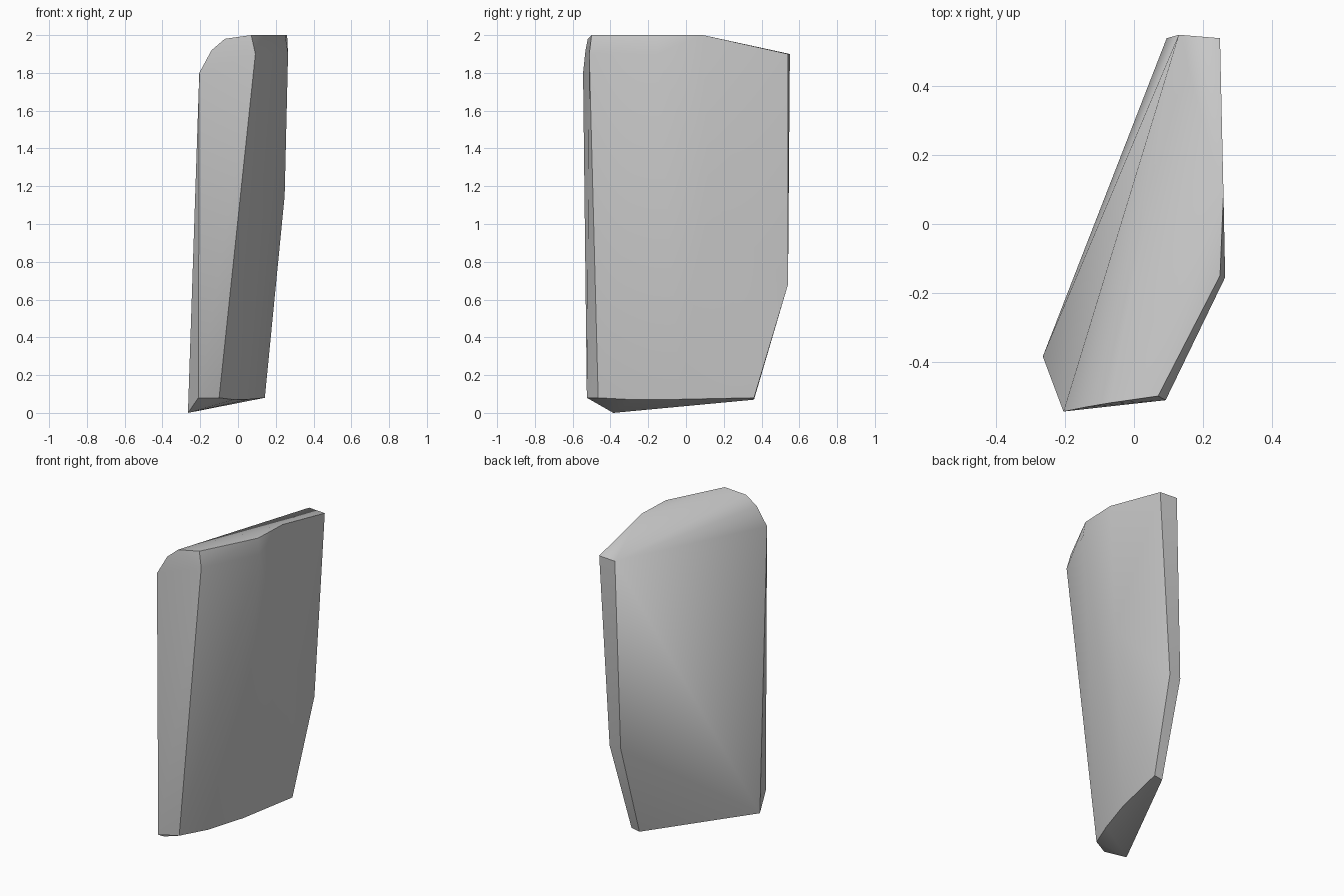
import bpy, bmesh, math
from mathutils import Vector

old = bpy.data.objects.get("Cube")
if old:
    bpy.data.objects.remove(old, do_unlink=True)

# one plain grey
grey = bpy.data.materials.new("plain_grey")
grey.use_nodes = True
colour = (0.6, 0.6, 0.6, 1)
grey.diffuse_color = colour
grey.node_tree.nodes["Principled BSDF"].inputs["Base Color"].default_value = colour

# corner profiles of the tapered, bevelled slab
foot = [(-.265, -.385, 0), (-.21, -.525, .08), (-.10, -.465, .08), (-.02, -.28, .07),
        (.06, -.03, .072), (.142, .36, .08), (.085, .36, .07)]
front_crown = [(-.205, -.545, 1.8), (-.14, -.532, 1.92), (-.07, -.52, 1.98)]
crown_rim = [(.07, -.5, 2), (.25, -.15, 2), (.26, .09, 2)]
shoulder = [(.092, -.512, 1.9), (.265, -.155, 1.9)]
bulge = [(.247, .12, 1.15)]
back_edge = [(.25, .54, 1.9), (.175, .54, .68), (.13, .55, 1.9), (.095, .54, .68)]

# wrap the profiles in one closed convex skin
bm = bmesh.new()
for point in foot + front_crown + crown_rim + shoulder + bulge + back_edge:
    bm.verts.new(Vector(point))
hull = bmesh.ops.convex_hull(bm, input=bm.verts[:])
loose = [v for v in bm.verts if not v.link_faces]
bmesh.ops.delete(bm, geom=loose, context="VERTS")
bmesh.ops.dissolve_limit(bm, angle_limit=math.radians(1.5), verts=bm.verts[:], edges=bm.edges[:])
bmesh.ops.recalc_face_normals(bm, faces=bm.faces[:])
mesh = bpy.data.meshes.new("slab")
bm.to_mesh(mesh)
bm.free()
mesh.materials.append(grey)
slab = bpy.data.objects.new("slab", mesh)
bpy.context.collection.objects.link(slab)

# soft shading across the gentle bends only
bpy.ops.object.select_all(action="DESELECT")
slab.select_set(True)
bpy.context.view_layer.objects.active = slab
bpy.ops.object.shade_smooth_by_angle(angle=math.radians(32))
